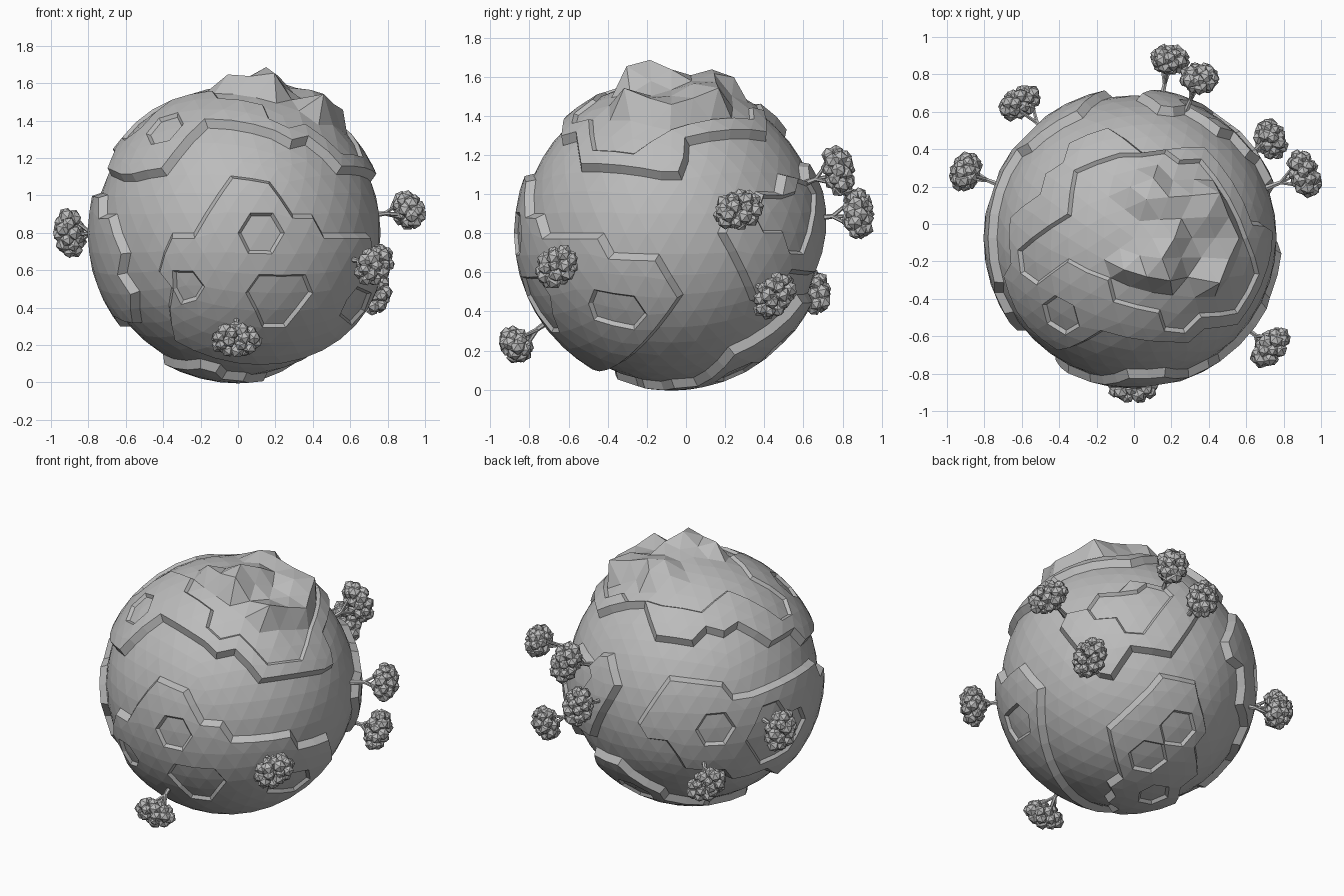
import bpy
import bmesh
import random
from math import sin, cos, radians, sqrt, pi
from mathutils import Vector, Matrix
from mathutils.geometry import intersect_point_tri_2d

random.seed(4)
if "Cube" in bpy.data.objects:
    bpy.data.objects.remove(bpy.data.objects["Cube"])

CENTRE = Vector((0, -0.075, 0.8))
SEA, LAND, BASIN = 0.763, 0.805, 0.785

stone = bpy.data.materials.new("grey stone")
stone.use_nodes = True
stone.diffuse_color = (0.5, 0.5, 0.5, 1)
stone.node_tree.nodes["Principled BSDF"].inputs["Base Color"].default_value = (0.5, 0.5, 0.5, 1)


def finish(bm, name):
    mesh = bpy.data.meshes.new(name)
    bm.to_mesh(mesh)
    bm.free()
    mesh.materials.append(stone)
    obj = bpy.data.objects.new(name, mesh)
    bpy.context.collection.objects.link(obj)
    return obj


class Chart:
    """A flat map of one side of the globe, used to outline regions."""

    def __init__(self, turn, tilt, origin):
        a, e = radians(turn), radians(tilt)
        self.out = Vector((sin(a) * cos(e), -cos(a) * cos(e), sin(e)))
        self.across = Vector((cos(a), sin(a), 0))
        self.up = self.out.cross(self.across)
        self.origin = origin

    def flat(self, n):
        p = self.origin + n * LAND
        return p.dot(self.across), p.dot(self.up)

    def inside(self, n, outline):
        if n.dot(self.out) < 0.03:
            return False
        x, y = self.flat(n)
        hit = False
        for (ax, ay), (bx, by) in zip(outline, outline[1:] + outline[:1]):
            if (ay > y) != (by > y) and x < ax + (y - ay) * (bx - ax) / (by - ay):
                hit = not hit
        return hit


ZERO = Vector((0, 0, 0))
front = Chart(0, 0, CENTRE)
side = Chart(90, 0, CENTRE)
top = Chart(0, 90, CENTRE)
rear = Chart(214, 25, ZERO)
under = Chart(146, -25, ZERO)

# Continents
north = [(-.69, .1), (-.7, -.35), (-.6, -.53), (-.36, -.72), (-.22, -.66), (0, -.6),
         (.25, -.65), (.45, -.58), (.62, -.48), (.73, -.28), (.75, -.05), (.64, .06),
         (.58, .2), (.47, .38), (.2, .48), (.07, .45), (-.17, .52), (-.4, .38), (-.6, .1)]
south_front = [(-.42, .5), (-.4, .76), (-.36, .84), (-.26, .84), (-.2, .99), (-.07, 1), (.04, 1.16),
               (.14, 1.08), (.25, 1.05), (.28, .95), (.41, .9), (.44, .78), (.62, .73),
               (.6, .4), (.45, .2), (.2, .1), (-.1, .1), (-.3, .18), (-.38, .3)]
south_side = [(-.56, .8), (-.41, .77), (-.38, .66), (-.17, .7), (.02, .41), (-.2, .13), (-.5, .12), (-.65, .5)]
west_rear = [(-.28, -.1), (-.19, -.04), (.15, -.04), (.33, -.13), (.43, -.07), (.85, .07), (.85, -.4),
             (.6, -.6), (.24, -.65), (-.04, -.6), (-.34, -.28)]
west_front = [(-.9, .92), (-.58, .9), (-.66, .75), (-.6, .6), (-.55, .35), (-.7, .2), (-.9, .5)]
east = [(-.55, .24), (-.22, -.1), (.03, .13), (.26, .13), (.4, .28), (.37, .6), (-.1, .58), (-.42, .42)]
polar = [(-.19, -.34), (.15, 0), (.3, .03), (.46, -.05), (.45, -.35), (.4, -.6), (.3, -.9), (-.1, -.9), (-.12, -.6)]
continents = [(top, north), (front, south_front), (side, south_side), (rear, west_rear),
              (front, west_front), (under, east), (under, polar)]

# Shallow basins within the continents
highland = [(-.17, 0), (-.32, 0), (-.37, .15), (-.32, .3), (-.13, .37), (.27, .4), (.42, .3), (.48, .2),
            (.57, 0), (.67, -.12), (.66, -.38), (.45, -.47), (.3, -.56), (.14, -.57), (.03, -.43),
            (-.15, -.38), (-.17, -.13)]
crown_lake = [(-.56, -.02), (-.4, -.1), (-.25, -.05), (-.25, -.22), (-.37, -.2), (-.45, -.34), (-.6, -.25), (-.67, -.15)]
bay = [(-.09, .94), (.18, .94), (.26, .78), (.09, .65), (-.09, .69), (0, .79)]
pond = [(.1, .6), (.36, .6), (.42, .48), (.26, .3), (.1, .32), (.03, .42)]
side_lake = [(-.54, .43), (-.44, .5), (-.24, .51), (-.16, .3), (-.39, .28)]
east_lake = [(-.34, .37), (-.25, .54), (.09, .57), (.27, .47), (.15, .3), (-.25, .28)]
west_lake = [(.36, -.25), (.58, -.16), (.7, -.28), (.58, -.5), (.36, -.56)]
basins = [(top, highland), (top, crown_lake), (front, bay), (front, pond), (side, side_lake),
          (under, east_lake), (rear, west_lake)]
hex_lakes = [(top, (-.4, -.47)), (front, (-.28, .5)), (rear, (.1, -.33)),
             (under, (.24, -.36)), (under, (.04, -.52)), (under, (.18, -.7))]
mountains = [(-.02, .2), (.1, .28), (.4, .22), (.54, 0), (.58, -.3), (.3, -.42), (.1, -.3), (-.12, -.28), (-.04, -.05)]


def pick(faces, regions):
    return {f for f in faces
            if any(c.inside(f.calc_center_median().normalized(), o) for c, o in regions)}


def tidy(chosen, faces):
    """Remove single-triangle spikes and notches."""
    for _ in range(2):
        for f in faces:
            around = sum(g in chosen for e in f.edges for g in e.link_faces if g is not f)
            if around >= 2 and f not in chosen:
                chosen.add(f)
            elif around <= 1 and f in chosen:
                chosen.discard(f)


def step(bm, faces, bevel, radius):
    bmesh.ops.inset_region(bm, faces=list(faces), thickness=bevel, use_even_offset=True)
    for v in {v for f in faces for v in f.verts}:
        v.co = v.co.normalized() * radius


# Globe
bm = bmesh.new()
bmesh.ops.create_icosphere(bm, subdivisions=4, radius=SEA)
faces = list(bm.faces)
land = pick(faces, continents)
tidy(land, faces)
lakes = pick(land, basins)
tidy(lakes, land)
for chart, spot in hex_lakes:
    seen = [v for v in bm.verts if v.co.dot(chart.out) > 0]
    hub = min(seen, key=lambda v: (Vector(chart.flat(v.co.normalized())) - Vector(spot)).length)
    lakes.update(hub.link_faces)
lakes &= land
step(bm, land, 0.028, LAND)
step(bm, lakes, 0.014, BASIN)

# Mountain peaks rising from the highland
for v in {v for f in lakes for v in f.verts}:
    n = v.co.normalized()
    if top.inside(n, mountains):
        v.co = n * (BASIN + random.choice((0.01, 0.04, 0.08, 0.12)))
bmesh.ops.translate(bm, verts=bm.verts, vec=CENTRE)
finish(bm, "globe")


def limb(bm, a, b, thick, thin):
    d = b - a
    place = Matrix.Translation((a + b) / 2) @ d.to_track_quat("Z", "Y").to_matrix().to_4x4()
    bmesh.ops.create_cone(bm, cap_ends=True, segments=6, radius1=thick, radius2=thin,
                          depth=d.length, matrix=place)


def tree(number, crown_at, spin):
    middle = Vector(crown_at)
    n = (middle - CENTRE).normalized()
    frame = n.to_track_quat("Z", "Y").to_matrix().to_4x4() @ Matrix.Rotation(spin, 4, "Z")
    fork = CENTRE + n * 0.845

    # Trunk with forked branches
    bm = bmesh.new()
    limb(bm, CENTRE + n * 0.75, fork, 0.017, 0.012)
    for x, y in ((-.08, 0), (.08, .02), (0, -.05)):
        limb(bm, fork, middle + frame @ Vector((x, y, -0.01)), 0.011, 0.007)
    finish(bm, f"tree_trunk_{number}")

    # Crown of leaf clumps spread over a flattened dome
    bm = bmesh.new()
    count = 26
    for i in range(count):
        h = 1 - 2 * (i + 0.5) / count
        r, a = sqrt(1 - h * h), i * pi * (3 - sqrt(5))
        spot = middle + frame @ Vector((r * cos(a) * 0.105, r * sin(a) * 0.07, h * 0.05))
        turn = Matrix.Rotation(random.uniform(0, pi), 4, Vector((random.random(), random.random(), 1)))
        size = random.uniform(0.034, 0.044)
        bmesh.ops.create_icosphere(bm, subdivisions=1, radius=size,
                                   matrix=Matrix.Translation(spot) @ turn)
    finish(bm, f"tree_crown_{number}")


trees = [((-.01, -.87, .23), 0), ((.73, -.66, .63), .5), ((.91, .27, .92), 0.3), ((.19, .88, .9), 1.3),
         ((.35, .78, 1.12), 1.3), ((.73, .45, .48), 1), ((-.61, .65, .5), 0.8), ((-.9, .28, .8), 1.2)]
for i, (spot, spin) in enumerate(trees):
    tree(i + 1, spot, spin)
